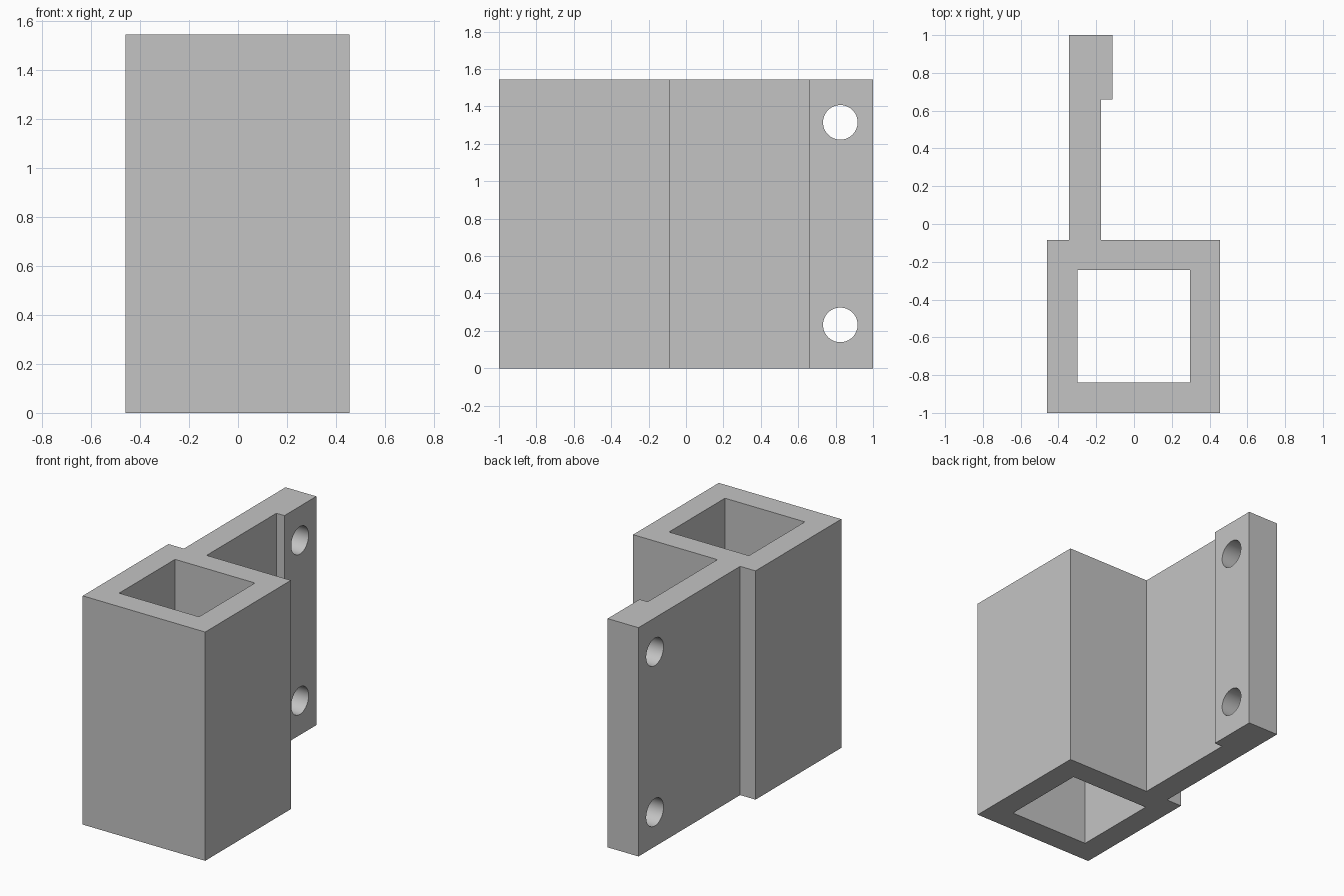
import bpy
import bmesh
import math
from mathutils import Matrix, Vector

HEIGHT = 1.545

cube = bpy.data.objects.get("Cube")
if cube:
    bpy.data.objects.remove(cube, do_unlink=True)

grey = bpy.data.materials.new("light_grey")
grey.use_nodes = True
colour = (0.55, 0.55, 0.55, 1)
grey.diffuse_color = colour
grey.node_tree.nodes["Principled BSDF"].inputs["Base Color"].default_value = colour


def make_object(name, bm):
    bmesh.ops.recalc_face_normals(bm, faces=bm.faces[:])
    mesh = bpy.data.meshes.new(name)
    bm.to_mesh(mesh)
    bm.free()
    mesh.materials.append(grey)
    obj = bpy.data.objects.new(name, mesh)
    bpy.context.collection.objects.link(obj)
    return obj


def extrude_profile(name, points, bottom, top):
    bm = bmesh.new()
    face = bm.faces.new([bm.verts.new((x, y, bottom)) for x, y in points])
    result = bmesh.ops.extrude_face_region(bm, geom=[face])
    verts = [v for v in result["geom"] if isinstance(v, bmesh.types.BMVert)]
    bmesh.ops.translate(bm, verts=verts, vec=Vector((0, 0, top - bottom)))
    return make_object(name, bm)


def hole_cutter(name, y, z):
    bm = bmesh.new()
    turn = Matrix.Translation((-0.23, y, z)) @ Matrix.Rotation(math.pi / 2, 4, 'Y')
    bmesh.ops.create_cone(bm, cap_ends=True, segments=64, radius1=0.0925,
                          radius2=0.0925, depth=0.6, matrix=turn)
    return make_object(name, bm)


# Square sleeve with a mounting plate and thickened rear pad
bracket = extrude_profile("sleeve_bracket", [
    (-0.46, -1), (0.455, -1), (0.455, -0.085), (-0.175, -0.085),
    (-0.175, 0.66), (-0.115, 0.66), (-0.115, 1), (-0.345, 1),
    (-0.345, -0.085), (-0.46, -0.085)], 0, HEIGHT)

# Square bore and the two bolt holes
cutters = [
    extrude_profile("bore_cutter", [(-0.3, -0.84), (0.297, -0.84),
                                    (0.297, -0.243), (-0.3, -0.243)], -0.2, HEIGHT + 0.2),
    hole_cutter("lower_hole_cutter", 0.825, 0.232),
    hole_cutter("upper_hole_cutter", 0.825, 1.315),
]

bpy.ops.object.select_all(action='DESELECT')
bracket.select_set(True)
bpy.context.view_layer.objects.active = bracket
for cutter in cutters:
    cutter.hide_render = True
    cut = bracket.modifiers.new(cutter.name, 'BOOLEAN')
    cut.operation = 'DIFFERENCE'
    cut.solver = 'EXACT'
    cut.object = cutter
    bpy.ops.object.modifier_apply(modifier=cut.name)
    bpy.data.objects.remove(cutter, do_unlink=True)

bpy.ops.object.shade_smooth_by_angle(angle=math.radians(30))
